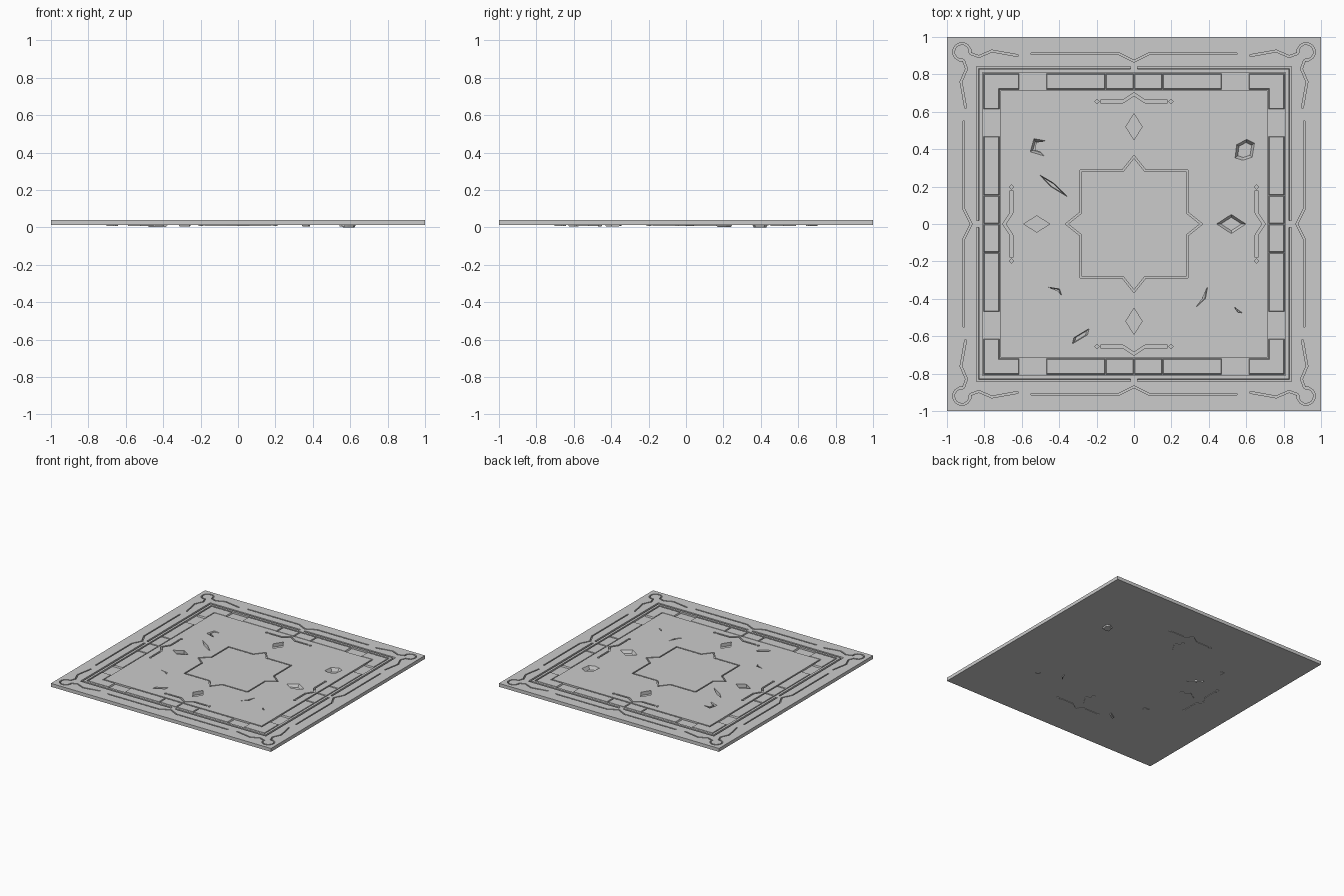
import bpy, bmesh, math
from mathutils import Vector, Matrix

if "Cube" in bpy.data.objects:
    bpy.data.objects.remove(bpy.data.objects["Cube"])

TOP, BASE, OVER = 0.04, 0.012, 0.06


def turn(pts, k):
    c, s = [(1, 0), (0, 1), (-1, 0), (0, -1)][k]
    return [(c * x - s * y, s * x + c * y) for x, y in pts]


def make_object(name, bm):
    bmesh.ops.recalc_face_normals(bm, faces=bm.faces)
    me = bpy.data.meshes.new(name)
    bm.to_mesh(me)
    bm.free()
    ob = bpy.data.objects.new(name, me)
    bpy.context.collection.objects.link(ob)
    return ob


def prism(bm, pts, z0, z1, taper=1.0):
    """Polygon extruded from z0 to z1; taper scales the z0 end."""
    c = sum((Vector(p) for p in pts), Vector((0, 0))) / len(pts)
    lo = [bm.verts.new((*(c + (Vector(p) - c) * taper), z0)) for p in pts]
    hi = [bm.verts.new((*p, z1)) for p in pts]
    bm.faces.new(lo[::-1])
    bm.faces.new(hi)
    for i in range(len(pts)):
        j = (i + 1) % len(pts)
        bm.faces.new((lo[i], lo[j], hi[j], hi[i]))


def stroke(bm, pts, width, z0, closed=False, floor=None):
    """Mitred ribbon following a path, used to cut a groove down to z0."""
    floor = floor or width
    p = [Vector(q) for q in pts]
    n = len(p)
    rows = []
    for i in range(n):
        a = p[i] - p[i - 1] if (i > 0 or closed) else p[1] - p[0]
        b = p[(i + 1) % n] - p[i] if (i < n - 1 or closed) else a
        na, nb = (Vector((-d.y, d.x)).normalized() for d in (a, b))
        m = (na + nb).normalized()
        m /= max(m.dot(na), 0.4) * 2
        rows.append([bm.verts.new((*(p[i] + m * w), z)) for w, z in
                     ((width, OVER), (-width, OVER), (-floor, z0), (floor, z0))])
    for i in range(n if closed else n - 1):
        r, s = rows[i], rows[(i + 1) % n]
        for k in range(4):
            l = (k + 1) % 4
            bm.faces.new((r[k], r[l], s[l], s[k]))
    if not closed:
        bm.faces.new(rows[0])
        bm.faces.new(rows[-1][::-1])


def diamond(x, y, rx, ry):
    return [(x - rx, y), (x, y - ry), (x + rx, y), (x, y + ry)]


cut = bmesh.new()

# channel holding the border blocks
h = 0.7625
stroke(cut, [(-h, -h), (h, -h), (h, h), (-h, h)], 0.095, 0.026, True)

# star-sided centre outline
centre = []
for k in range(4):
    centre += turn([(-0.285, -0.285), (-0.06, -0.285), (0, -0.36), (0.06, -0.285)], k)
stroke(cut, centre, 0.01, 0.024, True)

for k in range(4):
    deep = 0.018 if k == 3 else 0.008
    # outer border groove, one corner at a time
    stroke(cut, turn([(0.018, 0.836), (0.836, 0.836), (0.836, 0.018)], k),
           0.02, 0.022, floor=0.01)
    # chevron with end dots
    stroke(cut, turn([(-0.178, 0.655), (-0.06, 0.655), (0, 0.694),
                      (0.06, 0.655), (0.178, 0.655)], k), 0.014, deep)
    for s in (-1, 1):
        prism(cut, turn(diamond(s * 0.198, 0.655, 0.013, 0.013), k), deep, OVER)
    # large diamond
    if k != 3:
        prism(cut, turn(diamond(0, 0.52, 0.044, 0.069), k), deep, OVER)
    else:
        prism(cut, turn(diamond(0, 0.52, 0.065, 0.1), k), 0.018, OVER, 0.55)
    # corner scroll
    arc = [(0.92 + 0.045 * math.cos(math.radians(t)), 0.92 + 0.045 * math.sin(math.radians(t)))
           for t in range(190, -101, -29)]
    half = [(0.62, 0.9), (0.76, 0.925), (0.83, 0.895)]
    stroke(cut, turn(half + arc + [(y, x) for x, y in half[::-1]], k), 0.01, 0.024)
    # long border line dipping at the middle of the side
    stroke(cut, turn([(-0.55, 0.91), (-0.08, 0.91), (0, 0.87),
                      (0.08, 0.91), (0.55, 0.91)], k), 0.01, 0.024)

# cracks and chips
chips = [
    ([(-0.52, 0.275), (-0.45, 0.2), (-0.335, 0.13), (-0.43, 0.222)], 0.003),
    ([(-0.565, 0.38), (-0.47, 0.352), (-0.5, 0.38), (-0.535, 0.39),
      (-0.525, 0.445), (-0.46, 0.453), (-0.54, 0.468)], 0.01),
    ([(0.53, 0.345), (0.58, 0.33), (0.64, 0.35), (0.655, 0.44), (0.605, 0.465), (0.54, 0.43)], 0.001),
    ([(-0.47, -0.333), (-0.405, -0.358), (-0.38, -0.39), (-0.395, -0.345)], 0.008),
    ([(0.4, -0.32), (0.365, -0.4), (0.32, -0.46), (0.385, -0.4)], 0.006),
    ([(0.53, -0.438), (0.555, -0.475), (0.585, -0.478), (0.56, -0.462)], 0.006),
    ([(-0.34, -0.65), (-0.24, -0.59), (-0.23, -0.55), (-0.33, -0.61)], 0.004),
]
for pts, z in chips:
    prism(cut, pts, z, OVER, 0.5)
cutter = make_object("groove_cutter", cut)

# carve a tall block so deep grooves may drop below the slab underside
bm = bmesh.new()
prism(bm, [(-1, -1), (1, -1), (1, 1), (-1, 1)], -0.1, TOP)
slab = make_object("floor_tile", bm)
mod = slab.modifiers.new("grooves", "BOOLEAN")
mod.object = cutter
mod.operation = "DIFFERENCE"
mod.solver = "EXACT"
bpy.context.view_layer.objects.active = slab
bpy.ops.object.modifier_apply(modifier="grooves")
bpy.data.objects.remove(cutter)

# replace the block's sides and bottom with the thin slab underside
bm = bmesh.new()
bm.from_mesh(slab.data)
bm.normal_update()
bmesh.ops.delete(bm, geom=[f for f in bm.faces if min(v.co.z for v in f.verts) < -0.05],
                 context="FACES")
corners = [(-1, -1), (1, -1), (1, 1), (-1, 1)]
lo = [bm.verts.new((x, y, BASE)) for x, y in corners]
hi = [bm.verts.new((x, y, TOP)) for x, y in corners]
bm.faces.new(lo[::-1])
for i in range(4):
    j = (i + 1) % 4
    bm.faces.new((lo[i], lo[j], hi[j], hi[i]))
bmesh.ops.remove_doubles(bm, verts=bm.verts, dist=1e-5)
bm.to_mesh(slab.data)
bm.free()

# bevelled blocks set in the channel
bm = bmesh.new()


def block(pts, inner):
    lo = [bm.verts.new((*p, 0.024)) for p in pts]
    hi = [bm.verts.new((*p, 0.038)) for p in inner]
    bm.faces.new(hi)
    for i in range(len(pts)):
        j = (i + 1) % len(pts)
        bm.faces.new((lo[i], lo[j], hi[j], hi[i]))


def rect(x0, x1, g):
    return [(x0 + g, 0.718 + g), (x1 - g, 0.718 + g), (x1 - g, 0.806 - g), (x0 + g, 0.806 - g)]


def corner(g):
    a, i, o = 0.612 + g, 0.718 + g, 0.806 - g
    return [(a, i), (i, i), (i, a), (o, a), (o, o), (a, o)]


for k in range(4):
    for x0, x1 in ((-0.47, -0.153), (-0.153, 0), (0, 0.153), (0.153, 0.47)):
        block(turn(rect(x0, x1, 0.001), k), turn(rect(x0, x1, 0.006), k))
    block(turn(corner(0.001), k), turn(corner(0.006), k))
make_object("border_blocks", bm)
